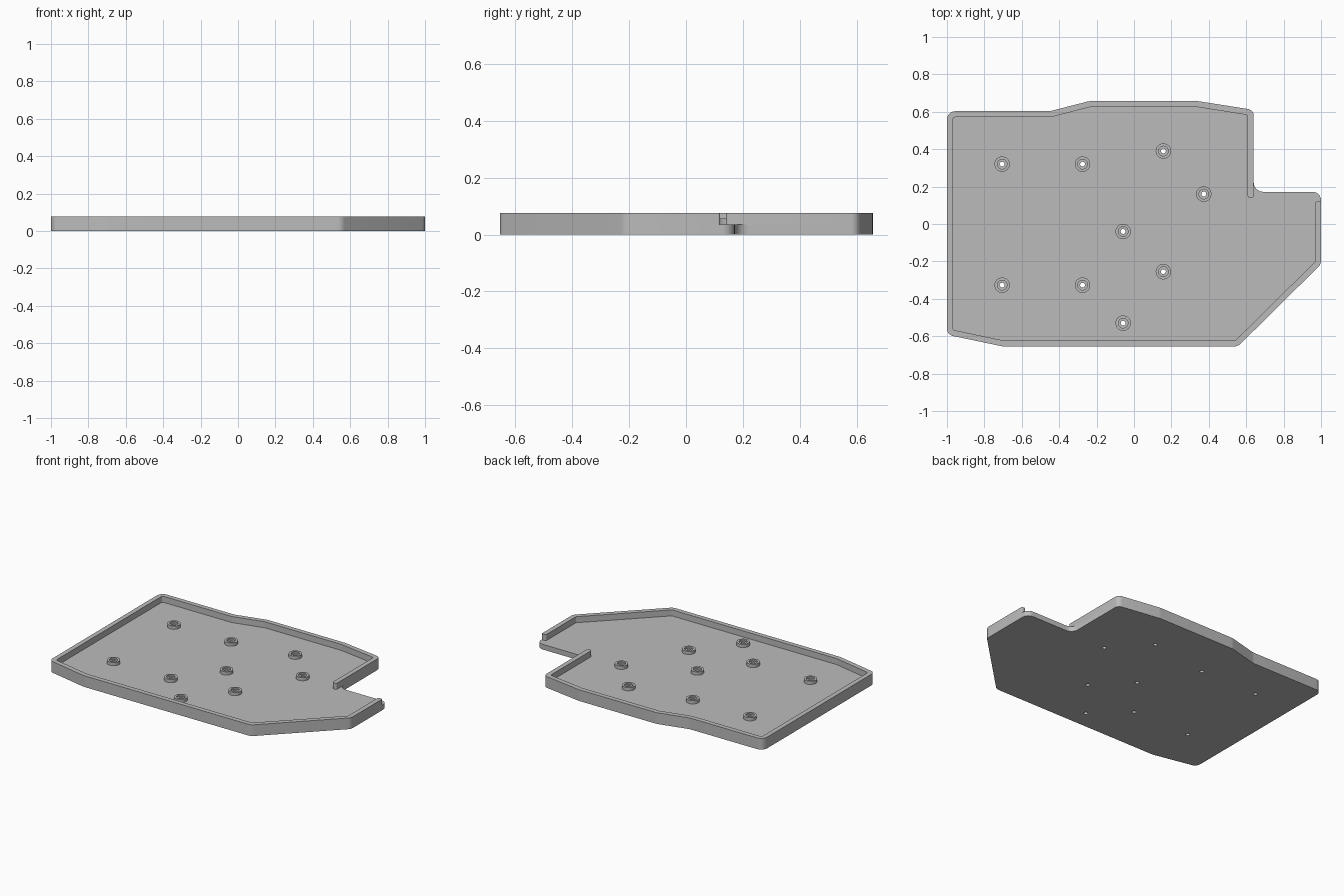
import bpy, bmesh, math
from mathutils import Vector

cube = bpy.data.objects.get("Cube")
if cube:
    bpy.data.objects.remove(cube, do_unlink=True)

FLOOR, TOP, WALL = 0.035, 0.076, 0.032
HOLE_R = 0.013

grey = bpy.data.materials.new("plain_grey")
grey.use_nodes = True
color = (0.5, 0.5, 0.5, 1)
grey.diffuse_color = color
grey.node_tree.nodes["Principled BSDF"].inputs["Base Color"].default_value = color


def finish(bm, name):
    bmesh.ops.recalc_face_normals(bm, faces=bm.faces)
    mesh = bpy.data.meshes.new(name)
    bm.to_mesh(mesh)
    bm.free()
    obj = bpy.data.objects.new(name, mesh)
    bpy.context.collection.objects.link(obj)
    mesh.materials.append(grey)
    return obj


def smooth(obj):
    bpy.ops.object.select_all(action="DESELECT")
    obj.select_set(True)
    bpy.context.view_layer.objects.active = obj
    bpy.ops.object.shade_smooth_by_angle(angle=math.radians(30))


def fillet(corners, steps=6):
    """Round each (x, y, radius) corner of a closed outline."""
    out = []
    n = len(corners)
    for i, (x, y, r) in enumerate(corners):
        p = Vector((x, y))
        a = (Vector(corners[i - 1][:2]) - p).normalized()
        b = (Vector(corners[(i + 1) % n][:2]) - p).normalized()
        half = a.angle(b) / 2
        tangent = r / math.tan(half)
        center = p + (a + b).normalized() * (r / math.sin(half))
        start, end = p + a * tangent - center, p + b * tangent - center
        sweep = start.angle_signed(end)
        for k in range(steps + 1):
            t = -sweep * k / steps
            c, s = math.cos(t), math.sin(t)
            out.append(center + Vector((start.x * c - start.y * s,
                                        start.x * s + start.y * c)))
    return out


def extrude(name, outline, z0, z1):
    bm = bmesh.new()
    face = bm.faces.new([bm.verts.new((p.x, p.y, z0)) for p in outline])
    geom = bmesh.ops.extrude_face_region(bm, geom=[face], use_keep_orig=True)["geom"]
    for v in geom:
        if isinstance(v, bmesh.types.BMVert):
            v.co.z = z1
    return finish(bm, name)


def inset(path, d):
    """Offset an open path to its left by d."""
    pts = [Vector(p[:2]) for p in path]
    norms = []
    for a, b in zip(pts, pts[1:]):
        e = (b - a).normalized()
        norms.append(Vector((-e.y, e.x)))
    out = [pts[0] + norms[0] * d]
    for p, m, n in zip(pts[1:], norms, norms[1:]):
        out.append(p + (m + n) * (d / (1 + m.dot(n))))
    return out + [pts[-1] + norms[-1] * d]


# Outer corners with radii, from the notch anticlockwise to the right edge
rim = [(0.64, 0.61, 0.035), (0.342, 0.657, 0.1), (-0.24, 0.657, 0.1),
       (-0.45, 0.603, 0.1), (-1, 0.603, 0.045), (-1, -0.592, 0.04),
       (-0.70, -0.655, 0.1), (0.555, -0.655, 0.05), (1, -0.215, 0.05)]

# Floor slab with the notched corner
floor = extrude("tray_floor",
                fillet(rim + [(1, 0.172, 0.045), (0.64, 0.172, 0.05)]), 0, FLOOR)

# Raised wall, open at the notch
path = [(0.64, 0.14, 0.012)] + rim + [(1, 0.12, 0.008)]
inner = inset(path, WALL)
inner_corners = [(p.x, p.y, 0.012) for p in reversed(inner)]
wall = extrude("rim_wall", fillet(path + inner_corners), FLOOR, TOP)

# Screw posts: lathed ring with a recessed seat
posts = [(-0.705, 0.32), (-0.275, 0.32), (0.157, 0.39), (0.373, 0.16), (-0.058, -0.04),
         (-0.705, -0.327), (-0.275, -0.327), (0.157, -0.255), (-0.058, -0.53)]
POST_TOP, SEAT = 0.057, 0.047
profile = [(0.041, FLOOR), (0.041, POST_TOP), (0.026, POST_TOP),
           (0.026, SEAT), (HOLE_R, SEAT), (HOLE_R, FLOOR)]
cut = bmesh.new()
for i, (x, y) in enumerate(posts):
    bm = bmesh.new()
    verts = [bm.verts.new((x + r, y, z)) for r, z in profile]
    edges = [bm.edges.new(pair) for pair in zip(verts, verts[1:])]
    bmesh.ops.spin(bm, geom=verts + edges, cent=(x, y, 0), axis=(0, 0, 1),
                   angle=2 * math.pi, steps=32)
    bmesh.ops.remove_doubles(bm, verts=bm.verts, dist=0.0001)
    smooth(finish(bm, f"screw_post_{i + 1}"))
    made = bmesh.ops.create_cone(cut, cap_ends=True, segments=32, radius1=HOLE_R,
                                 radius2=HOLE_R, depth=0.2)
    bmesh.ops.translate(cut, verts=made["verts"], vec=(x, y, 0))

# Screw holes through the floor
cutter = finish(cut, "hole_cutter")
cutter.hide_render = True
mod = floor.modifiers.new("holes", "BOOLEAN")
mod.operation, mod.solver, mod.object = "DIFFERENCE", "EXACT", cutter
bpy.context.view_layer.objects.active = floor
bpy.ops.object.modifier_apply(modifier=mod.name)
bpy.data.objects.remove(cutter, do_unlink=True)

for obj in (floor, wall):
    smooth(obj)
